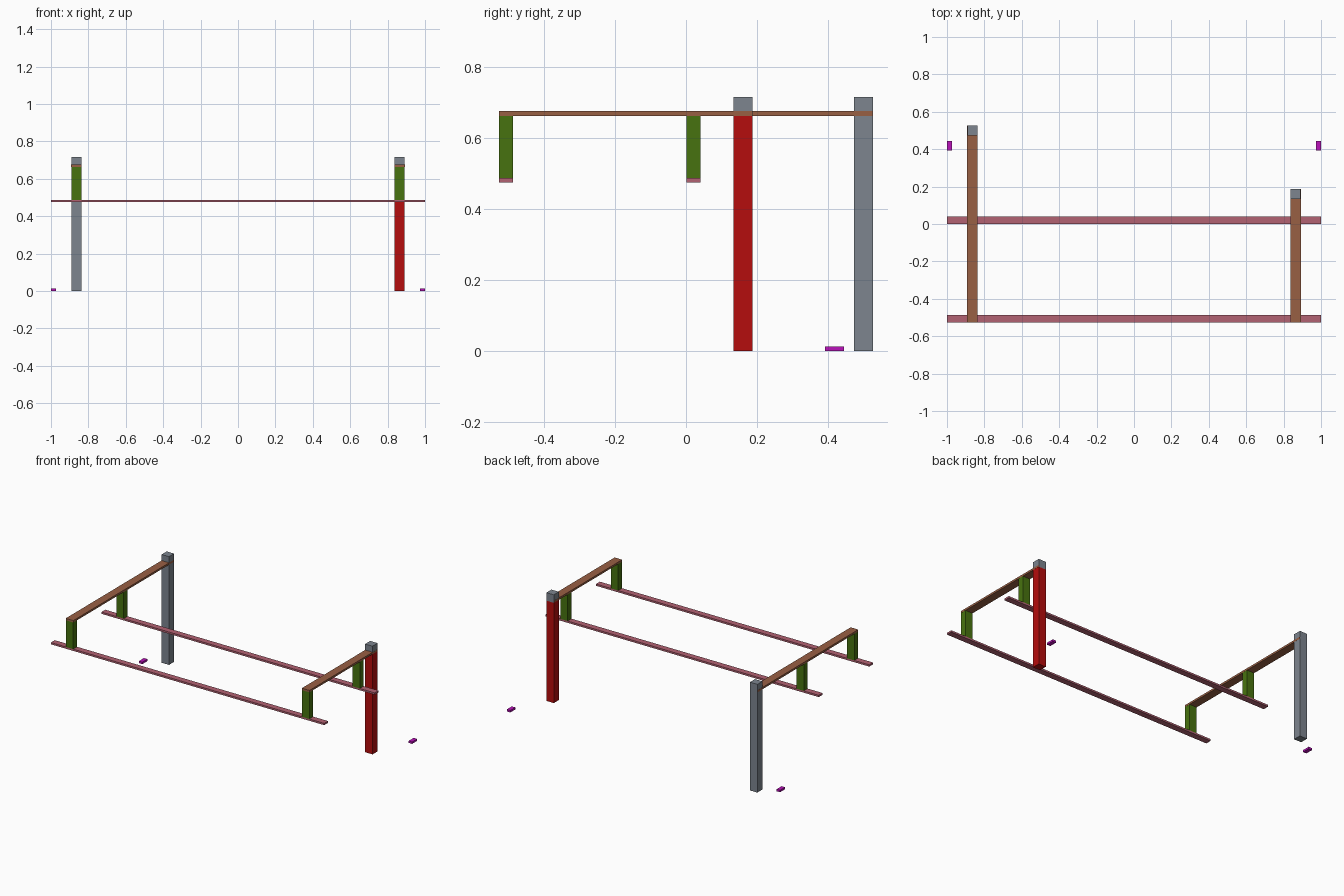
import bpy
import bmesh

default = bpy.data.objects.get("Cube")
if default:
    bpy.data.objects.remove(default, do_unlink=True)


def make_material(name, srgb):
    """Flat colour given as sRGB, stored as linear."""
    lin = [c / 12.92 if c <= 0.04045 else ((c + 0.055) / 1.055) ** 2.4 for c in srgb]
    mat = bpy.data.materials.new(name)
    mat.use_nodes = True
    mat.diffuse_color = (*lin, 1)
    bsdf = next(n for n in mat.node_tree.nodes if n.type == 'BSDF_PRINCIPLED')
    bsdf.inputs["Base Color"].default_value = (*lin, 1)
    return mat


grey = make_material("steel grey", (0.49, 0.52, 0.56))
red = make_material("red", (0.71, 0.05, 0.05))
green = make_material("leaf green", (0.28, 0.45, 0.06))
brown = make_material("wood brown", (0.60, 0.375, 0.265))
pink = make_material("dusty rose", (0.70, 0.385, 0.45))
magenta = make_material("magenta", (0.73, 0.07, 0.73))


def box(name, xs, ys, zs, mat):
    """Axis-aligned box from its low and high limits."""
    bm = bmesh.new()
    bmesh.ops.create_cube(bm, size=1)
    for v in bm.verts:
        v.co = [r[0] if c < 0 else r[1] for c, r in zip(v.co, (xs, ys, zs))]
    mesh = bpy.data.meshes.new(name)
    bm.to_mesh(mesh)
    bm.free()
    mesh.materials.append(mat)
    obj = bpy.data.objects.new(name, mesh)
    bpy.context.collection.objects.link(obj)
    return obj


RAIL_Z, BEAM_Z, TOP = (0.475, 0.487), (0.663, 0.676), 0.716
X_IN, X_OUT = 0.837, 0.891
POST_DEPTH = 0.053
FRONT = -0.527
RAILS = {"front": (FRONT, -0.487), "rear": (0.001, 0.041)}

# Long rails across the full width
for place, ys in RAILS.items():
    box(f"{place}_rail", (-1, 1), ys, RAIL_Z, pink)

# Each side: post, beam through the post, hangers and floor tab
for side, sign, post_y in (("left", 1, 0.134), ("right", -1, 0.474)):
    xs = sorted((sign * X_IN, sign * X_OUT))
    ys = (post_y, post_y + POST_DEPTH)
    if side == "left":
        box("left_post", xs, ys, (0, BEAM_Z[0]), red)
        box("left_post_cap", xs, ys, (BEAM_Z[0], TOP), grey)
    else:
        box("right_post", xs, ys, (0, TOP), grey)
    # Beam sits a hair proud of the post sides
    box(f"{side}_beam", (xs[0] - 0.0006, xs[1] + 0.0006),
        (FRONT, ys[1] - 0.001), BEAM_Z, brown)
    for place, hanger_y in RAILS.items():
        box(f"{side}_{place}_hanger", xs, hanger_y, (RAIL_Z[1], BEAM_Z[0]), green)
    box(f"{side}_floor_tab", sorted((sign * 0.974, sign)), (0.392, 0.445),
        (0, 0.013), magenta)
